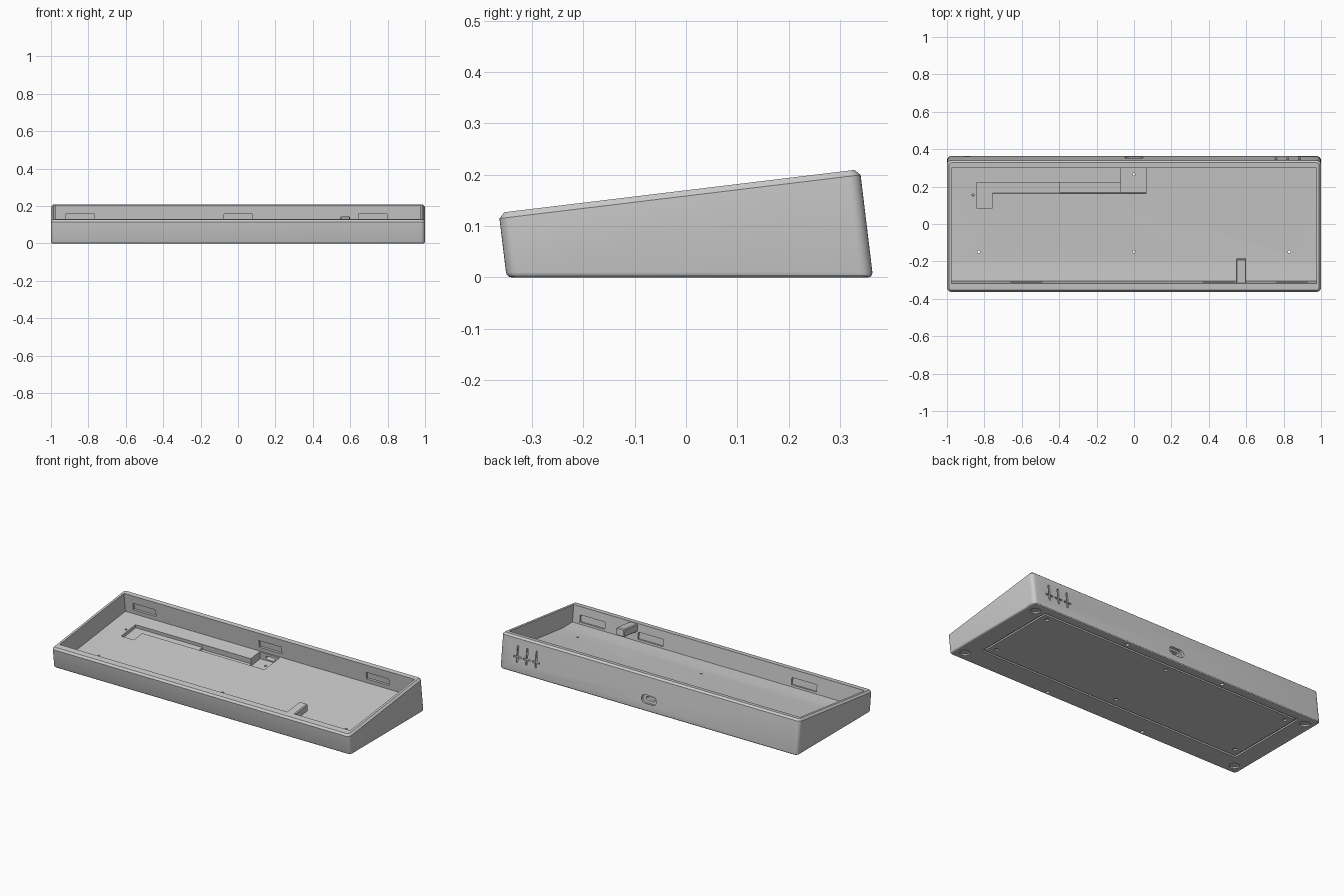
import bpy, bmesh, math
from mathutils import Matrix, Vector

if "Cube" in bpy.data.objects:
    bpy.data.objects.remove(bpy.data.objects["Cube"])

TILT = math.atan(0.1208)
RIM = Matrix.Translation((0, 0, 0.1696)) @ Matrix.Rotation(TILT, 4, 'X')   # rim plane is local z = 0
WALL = RIM @ Matrix.Rotation(math.pi / 2, 4, 'X')       # (x, height, -depth) for the front/rear walls
WORLD = Matrix.Identity(4)


def rrect(x0, x1, y0, y1, r=0.0, n=6):
    """Outline of a rectangle with rounded corners."""
    if r == 0:
        return [(x0, y0), (x1, y0), (x1, y1), (x0, y1)]
    pts = []
    for cx, cy, a0 in ((x1 - r, y0 + r, -90), (x1 - r, y1 - r, 0),
                       (x0 + r, y1 - r, 90), (x0 + r, y0 + r, 180)):
        for i in range(n + 1):
            a = math.radians(a0 + 90 * i / n)
            pts.append((cx + r * math.cos(a), cy + r * math.sin(a)))
    return pts


def circle(x, y, r, n=24):
    return [(x + r * math.cos(2 * math.pi * i / n), y + r * math.sin(2 * math.pi * i / n)) for i in range(n)]


def prism_bm(outline, d0, d1, mat):
    bm = bmesh.new()
    a = [bm.verts.new(mat @ Vector((x, y, d0))) for x, y in outline]
    b = [bm.verts.new(mat @ Vector((x, y, d1))) for x, y in outline]
    bm.faces.new(a)
    bm.faces.new(b)
    for i in range(len(a)):
        j = (i + 1) % len(a)
        bm.faces.new((a[i], a[j], b[j], b[i]))
    bmesh.ops.recalc_face_normals(bm, faces=bm.faces)
    return bm


def to_object(name, bm):
    me = bpy.data.meshes.new(name)
    bm.to_mesh(me)
    bm.free()
    ob = bpy.data.objects.new(name, me)
    bpy.context.collection.objects.link(ob)
    return ob


def prism(name, outline, d0, d1, mat=WORLD):
    return to_object(name, prism_bm(outline, d0, d1, mat))


def cut(target, outline, d0, d1, mat=WORLD):
    """Subtract a prism from the target."""
    cutter = prism("cutter", outline, d0, d1, mat)
    cutter.hide_render = True
    mod = target.modifiers.new("cut", 'BOOLEAN')
    mod.operation, mod.solver, mod.object = 'DIFFERENCE', 'EXACT', cutter
    bpy.context.view_layer.objects.active = target
    bpy.ops.object.modifier_apply(modifier=mod.name)
    bpy.data.objects.remove(cutter)


# Case body: tilted rounded box sliced flat by the ground
bm = prism_bm(rrect(-1, 1, -0.367, 0.341, 0.024), -0.4, 0, RIM)
bmesh.ops.bisect_plane(bm, geom=bm.verts[:] + bm.edges[:] + bm.faces[:],
                       plane_co=(0, 0, 0), plane_no=(0, 0, -1), clear_outer=True)
bmesh.ops.holes_fill(bm, edges=[e for e in bm.edges if e.is_boundary], sides=0)
bmesh.ops.recalc_face_normals(bm, faces=bm.faces)
bm.normal_update()
top = max(bm.faces, key=lambda f: f.normal.z)
bmesh.ops.bevel(bm, geom=top.edges[:], offset=0.011, segments=1, affect='EDGES', profile=0.5)
bm.normal_update()
bottom = min(bm.faces, key=lambda f: f.normal.z)
bmesh.ops.bevel(bm, geom=bottom.edges[:], offset=0.01, segments=3, affect='EDGES', profile=0.5)
case = to_object("keyboard_case", bm)


# Main cavity: tilted floor that turns level near the front
def at(v, w):
    p = RIM @ Vector((0, v, w))
    return p.y, p.z


profile = [at(-0.319, 0.1), (-0.305, 0.030), (-0.215, 0.030), (-0.195, 0.0310),
           at(0.302, -0.115), at(0.302, 0.1)]
YZ = Matrix(((0, 0, 1, 0), (1, 0, 0, 0), (0, 1, 0, 0), (0, 0, 0, 1)))
cut(case, profile, -0.975, 0.975, YZ)

# Floor channels for the cable and the socket board
channel = [(-0.843, 0.071), (-0.757, 0.071), (-0.757, 0.151), (-0.39, 0.151), (-0.39, 0.21), (-0.843, 0.21)]
cut(case, channel, -0.135, -0.09, RIM)
cut(case, rrect(-0.396, 0.064, 0.1505, 0.2105), -0.148, -0.09, RIM)
cut(case, rrect(-0.07, 0.0645, 0.15, 0.296), -0.16, -0.09, RIM)

# Clip slots in the inner walls
for x0 in (-0.92, -0.075, 0.645):
    cut(case, rrect(x0, x0 + 0.152, -0.09, -0.048), -0.314, -0.29, WALL)
for x0 in (-0.66, 0.37, 0.76):
    cut(case, rrect(x0, x0 + 0.168, -0.09, -0.048), 0.30, 0.331, WALL)

# Rear socket: oval recess with a narrower opening into the board pocket
cut(case, rrect(-0.05, 0.05, -0.167, -0.117, 0.0249), -0.36, -0.325, WALL)
cut(case, rrect(-0.03, 0.03, -0.152, -0.130, 0.0109), -0.335, -0.285, WALL)

# Three engraved cross-shaped slots on the rear
for x in (0.76, 0.822, 0.885):
    s, b, m = 0.005, 0.024, -0.118
    cross = [(x - s, -0.15), (x + s, -0.15), (x + s, m - s), (x + b, m - s), (x + b, m + s), (x + s, m + s),
             (x + s, -0.052), (x - s, -0.052), (x - s, m + s), (x - b, m + s), (x - b, m - s), (x - s, m - s)]
    cut(case, cross, -0.36, -0.333, WALL)

# Underside: plate recess, foot recesses, edge screw holes
cut(case, rrect(-0.885, 0.885, -0.212, 0.312, 0.012), -0.05, 0.009)
for sx in (-1, 1):
    for y in (-0.285, 0.3):
        cut(case, circle(sx * 0.94, y, 0.028), -0.05, 0.008)
    for y in (-0.326, 0.338):
        cut(case, circle(sx * 0.33, y, 0.011, 16), -0.05, 0.012)

# Base plate leaving a thin groove around it
plate = prism("base_plate", rrect(-0.873, 0.873, -0.2, 0.3, 0.008), 0.0, 0.0095)
for x in (-0.83, 0, 0.83):
    for y in (-0.15, 0.265):
        cut(plate, circle(x, y, 0.012, 16), -0.05, 0.05)
    cut(case, circle(x, -0.148, 0.007, 12), -0.05, 0.1)
cut(case, circle(0, 0.265, 0.007, 12), -0.05, 0.1)
cut(case, circle(-0.86, 0.143, 0.006, 12), -0.135, -0.09, RIM)

# Support tab reaching inward from the front wall
tab = prism("support_tab", rrect(0.545, 0.60, -0.33, -0.19), -0.05, -0.003, RIM)
bv = tab.modifiers.new("soft_edges", 'BEVEL')
bv.width, bv.segments = 0.005, 1

# Smooth shading with crisp edges
bpy.ops.object.select_all(action='DESELECT')
for ob in (case, plate):
    ob.select_set(True)
bpy.context.view_layer.objects.active = case
bpy.ops.object.shade_smooth_by_angle(angle=math.radians(30))
